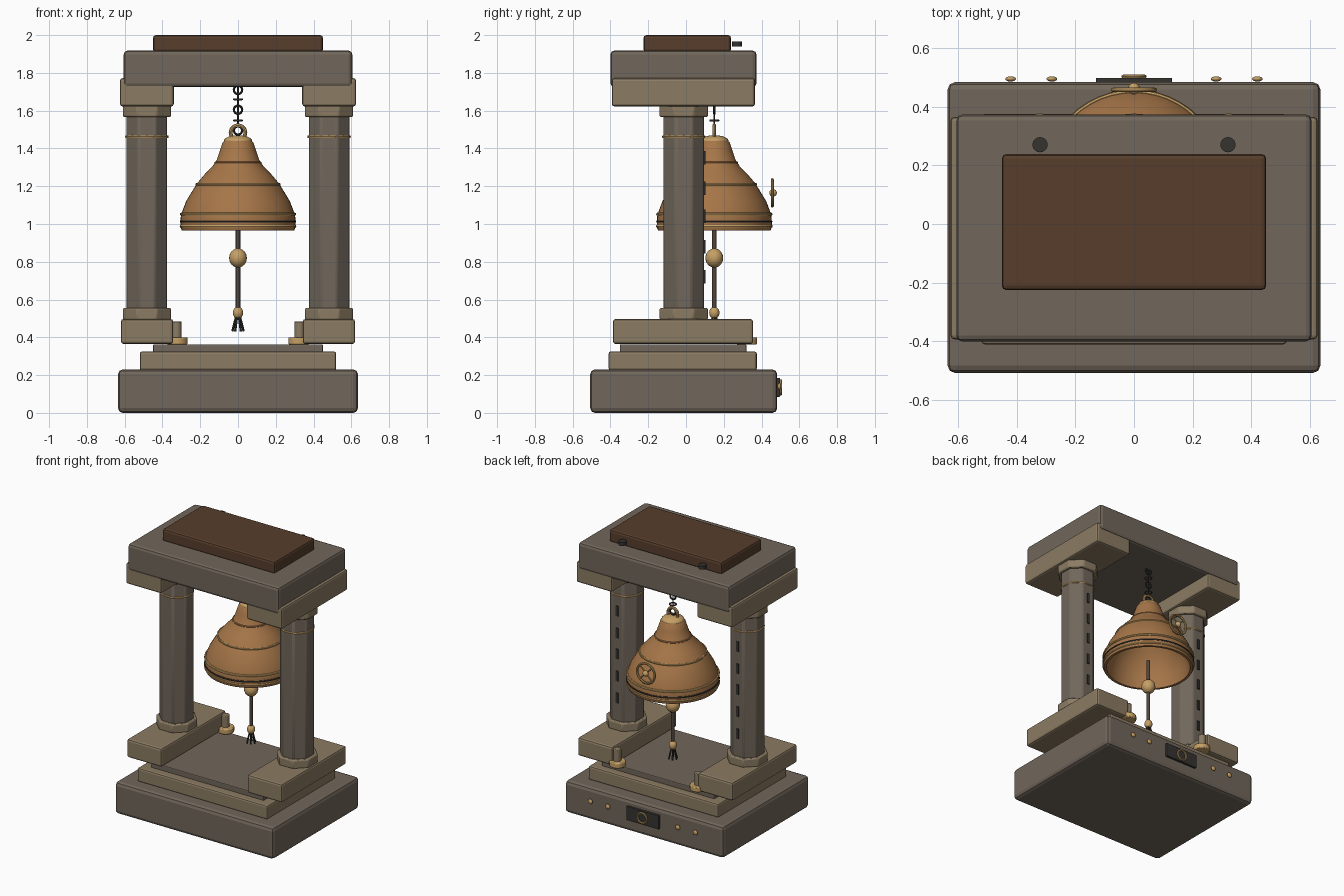
import bpy, math
from mathutils import Vector

if "Cube" in bpy.data.objects:
    bpy.data.objects.remove(bpy.data.objects["Cube"])

def mat(name, c):
    m = bpy.data.materials.new(name)
    m.diffuse_color = (*c, 1)
    m.use_nodes = True
    m.node_tree.nodes["Principled BSDF"].inputs["Base Color"].default_value = m.diffuse_color
    return m

STONE = mat("stone", (0.165, 0.135, 0.105))
TAN = mat("pale_stone", (0.26, 0.20, 0.125))
BRONZE = mat("bronze", (0.38, 0.18, 0.065))
GOLD = mat("gold", (0.56, 0.35, 0.13))
WOOD = mat("wood", (0.095, 0.048, 0.025))
DARK = mat("dark_metal", (0.035, 0.033, 0.03))
ROD = mat("brown_rod", (0.08, 0.06, 0.045))

def finish(name, m, smooth=True):
    o = bpy.context.object
    o.name = name
    o.data.materials.append(m)
    if smooth:
        bpy.ops.object.shade_smooth_by_angle(angle=math.radians(35))
    return o

def bevel(o, w, seg=2):
    b = o.modifiers.new("bevel", 'BEVEL')
    b.width, b.segments = w, seg

def box(name, x0, x1, y0, y1, z0, z1, m, bv=0.012):
    bpy.ops.mesh.primitive_cube_add(size=1, location=((x0+x1)/2, (y0+y1)/2, (z0+z1)/2))
    bpy.context.object.scale = (x1-x0, y1-y0, z1-z0)
    bpy.ops.object.transform_apply(location=False, rotation=False, scale=True)
    o = finish(name, m, False)
    if bv:
        bevel(o, bv)
    return o

def cyl(name, p, q, r, m, n=16, bv=0, r2=None, spin=0):
    p, q = Vector(p), Vector(q)
    d = q - p
    bpy.ops.mesh.primitive_cone_add(vertices=n, radius1=r, radius2=r if r2 is None else r2,
                                    depth=d.length, rotation=(0, 0, spin))
    bpy.ops.object.transform_apply(rotation=True)
    o = bpy.context.object
    o.location = (p + q) / 2
    o.rotation_euler = d.to_track_quat('Z', 'Y').to_euler() if abs(d.x) + abs(d.y) > 1e-6 else (0, 0, 0)
    finish(name, m)
    if bv:
        bevel(o, bv)
    return o

def torus(name, loc, R, r, m, rot=(0, 0, 0), n=32):
    bpy.ops.mesh.primitive_torus_add(location=loc, rotation=rot, major_radius=R, minor_radius=r,
                                     major_segments=n, minor_segments=8)
    return finish(name, m)

def ball(name, loc, r, m, scale=(1, 1, 1)):
    bpy.ops.mesh.primitive_uv_sphere_add(segments=20, ring_count=12, radius=r, location=loc)
    bpy.context.object.scale = scale
    return finish(name, m)

def lathe(name, prof, loc, m, n=48):
    v, f, k = [], [], len(prof)
    for i in range(n):
        a = 2 * math.pi * i / n
        v += [(r * math.cos(a), r * math.sin(a), z) for r, z in prof]
        j = (i + 1) % n
        f += [(i*k+t, j*k+t, j*k+t+1, i*k+t+1) for t in range(k-1)]
    me = bpy.data.meshes.new(name)
    me.from_pydata(v, [], f)
    o = bpy.data.objects.new(name, me)
    bpy.context.collection.objects.link(o)
    o.location = loc
    bpy.ops.object.select_all(action='DESELECT')
    o.select_set(True)
    bpy.context.view_layer.objects.active = o
    return finish(name, m)

# Stepped base
box("base", -0.635, 0.635, -0.507, 0.483, 0, 0.23, STONE, 0.025)
box("middle_step", -0.52, 0.52, -0.41, 0.375, 0.225, 0.325, TAN)
box("upper_step", -0.45, 0.45, -0.35, 0.32, 0.32, 0.363, STONE, 0.006)

# Roof
box("lintel", -0.605, 0.605, -0.4, 0.373, 1.725, 1.918, STONE, 0.02)
box("roof_panel", -0.45, 0.45, -0.225, 0.238, 1.91, 2.0, WOOD, 0.015)

# Columns and fittings on both sides
CY = -0.012
for s, side in ((-1, "left"), (1, "right")):
    xa, xb = sorted((s*0.343, s*0.62))
    box(side + "_plinth", xa, xb, -0.387, 0.355, 0.365, 0.497, TAN, 0.014)
    xa, xb = sorted((s*0.34, s*0.625))
    box(side + "_capital_block", xa, xb, -0.393, 0.365, 1.622, 1.772, TAN, 0.014)
    cx, k = s * 0.482, 1 / math.cos(math.pi / 8)
    cyl(side + "_column", (cx, CY, 0.49), (cx, CY, 1.63), 0.107*k, STONE, 8, 0.01, spin=math.pi/8)
    cyl(side + "_column_foot", (cx, CY, 0.493), (cx, CY, 0.555), 0.128*k, TAN, 8, 0.008, spin=math.pi/8)
    cyl(side + "_column_collar", (cx, CY, 1.567), (cx, CY, 1.628), 0.128*k, TAN, 8, 0.008, spin=math.pi/8)
    torus(side + "_column_band", (cx, CY, 1.462), 0.107, 0.008, GOLD)
    for z in (0.72, 0.88, 1.04, 1.19, 1.35):
        box(side + "_column_slot", cx-0.009, cx+0.009, 0.08, 0.102, z-0.036, z+0.036, DARK, 0)
    # Peg on a gold washer beside the plinth
    cyl(side + "_peg_washer", (s*0.322, 0.322, 0.362), (s*0.322, 0.322, 0.4), 0.055, GOLD, 20, 0.006)
    cyl(side + "_peg", (s*0.325, 0.322, 0.395), (s*0.325, 0.322, 0.485), 0.027, TAN, 12, 0.005)
    cyl(side + "_roof_bolt", (s*0.32, 0.27, 1.94), (s*0.32, 0.27, 1.966), 0.026, DARK, 16)
    for x in (0.28, 0.42):
        ball("base_stud", (s*x, 0.494, 0.14), 0.018, GOLD, (1, 0.5, 1))

# Plate on the back of the base
box("back_plate", -0.13, 0.13, 0.475, 0.498, 0.085, 0.185, DARK, 0.004)
torus("back_plate_ring", (0, 0.502, 0.135), 0.036, 0.007, GOLD, (math.pi/2, 0, 0))

# Bell with an open, hollow underside
BY = 0.15
outer = [(0, 1.46), (0.06, 1.455), (0.082, 1.43), (0.095, 1.39), (0.112, 1.34), (0.135, 1.305),
         (0.175, 1.265), (0.217, 1.215), (0.248, 1.165), (0.275, 1.12), (0.294, 1.07),
         (0.303, 1.04), (0.305, 0.985), (0.298, 0.966)]
inner = [(0.28, 0.966), (0.272, 1.04), (0.252, 1.115), (0.197, 1.205), (0.115, 1.295),
         (0.075, 1.38), (0.05, 1.43), (0, 1.435)]
lathe("bell", outer + inner, (0, BY, 0), BRONZE)
for z, R, r, m in ((1.052, 0.299, 0.009, GOLD), (1.013, 0.301, 0.007, DARK), (0.988, 0.301, 0.008, GOLD),
                   (1.21, 0.219, 0.007, GOLD), (1.325, 0.119, 0.006, BRONZE)):
    torus("bell_band", (0, BY, z), R, r, m, n=48)
ball("bell_crown", (0, BY, 1.44), 0.075, GOLD, (1, 1, 0.4))
torus("bell_crown_loop", (0, BY, 1.483), 0.039, 0.01, GOLD, (math.pi/2, 0, 0))

# Hanging chain
for z in (1.71, 1.605, 1.495):
    torus("chain_link", (0, BY, z), 0.022, 0.006, DARK, (math.pi/2, 0, 0), 16)
for z in (1.66, 1.548):
    torus("chain_cross_link", (0, BY, z), 0.022, 0.005, ROD, (0, 0, 0), 16)
cyl("chain_core", (0, BY, 1.51), (0, BY, 1.73), 0.004, DARK, 8)

# Round emblem on the back of the bell
EY, EZ = 0.457, 1.165
torus("emblem_ring", (0, EY, EZ), 0.07, 0.008, GOLD, (math.pi/2, 0, 0))
ball("emblem_boss", (0, EY+0.004, EZ), 0.02, GOLD)
for i in range(2):
    a = math.pi/4 + i*math.pi/2
    dx, dz = 0.068*math.cos(a), 0.068*math.sin(a)
    cyl("emblem_spoke", (-dx, EY, EZ-dz), (dx, EY, EZ+dz), 0.005, GOLD, 8)

# Clapper, weight and tassel
cyl("clapper_rod", (0, BY, 0.53), (0, BY, 1.02), 0.012, ROD, 12)
ball("clapper_ball", (0, BY, 0.82), 0.047, GOLD, (1, 1, 1.08))
ball("tassel_bead", (0, BY, 0.53), 0.027, GOLD, (1, 1, 1.2))
for i in range(6):
    a = i * math.pi / 3
    c, s = math.cos(a), math.sin(a)
    cyl("tassel_strand", (0.01*c, BY+0.01*s, 0.51), (0.03*c, BY+0.03*s, 0.432), 0.006, DARK, 6)
